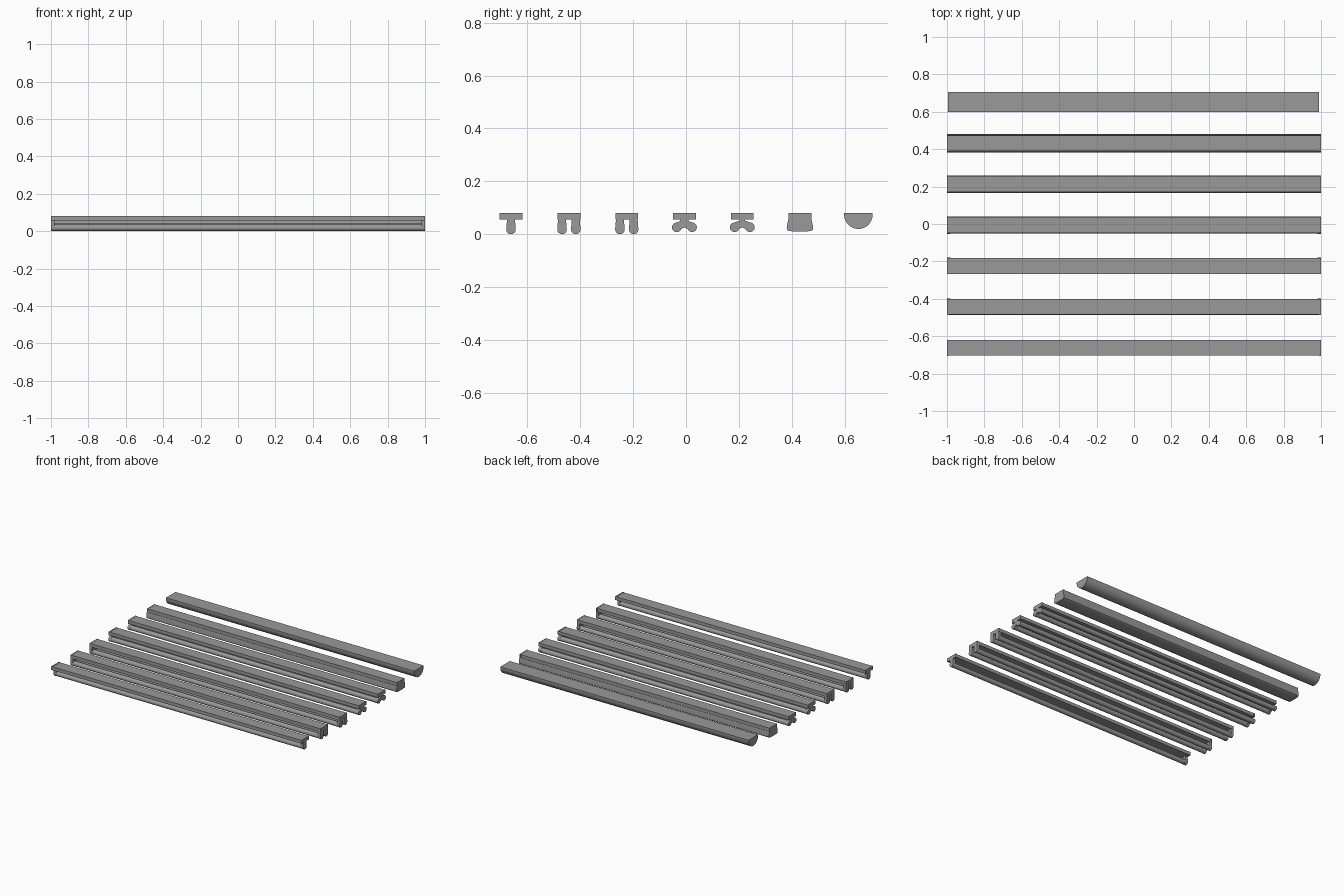
import bpy, bmesh, math

cube = bpy.data.objects.get("Cube")
if cube:
    bpy.data.objects.remove(cube, do_unlink=True)

grey = bpy.data.materials.new("satin_grey")
grey.use_nodes = True
colour = (0.32, 0.32, 0.32, 1)
grey.diffuse_color = colour
grey.node_tree.nodes["Principled BSDF"].inputs["Base Color"].default_value = colour


def prism(name, profile, x0, x1):
    """Extrude a closed (y, z) profile along x, keeping hard corners sharp."""
    bm = bmesh.new()
    near = bm.faces.new([bm.verts.new((x0, y, z)) for y, z in profile])
    ext = bmesh.ops.extrude_face_region(bm, geom=[near])["geom"]
    for v in ext:
        if isinstance(v, bmesh.types.BMVert):
            v.co.x = x1
    bmesh.ops.recalc_face_normals(bm, faces=bm.faces)
    mesh = bpy.data.meshes.new(name)
    bm.to_mesh(mesh)
    bm.free()
    mesh.materials.append(grey)
    mesh.shade_smooth()
    mesh.set_sharp_from_angle(angle=math.radians(35))
    obj = bpy.data.objects.new(name, mesh)
    bpy.context.collection.objects.link(obj)
    return obj


def arc(cy, cz, r, start, end, n):
    """Points on a circular arc, angles in degrees."""
    angles = [math.radians(start + (end - start) * i / n) for i in range(n + 1)]
    return [(cy + r * math.cos(a), cz + r * math.sin(a)) for a in angles]


def box(cy, half, z0, z1):
    return [(cy - half, z0), (cy + half, z0), (cy + half, z1), (cy - half, z1)]


def both_ends(name, profile, inner):
    """Repeat a part at the left and right ends."""
    prism("left_" + name, profile, inner, 1.0)
    prism("right_" + name, profile, -1.0, -inner)


TOP, BASE, HALF = 0.081, 0.056, 0.043
R = 0.018


def housing(name, cy):
    prism(name + "_housing", box(cy, HALF - 0.001, BASE, TOP - 0.001), -0.99, 0.99)
    both_ends(name + "_end_plate", box(cy, HALF, BASE - 0.001, TOP), 0.99)


def tube(name, cy, cz):
    prism(name, arc(cy, cz, R - 0.001, 0, 345, 23), -0.985, 0.985)


# Batten fittings with tubes hung straight below the housing
for name, cy, offsets in (("single_batten", -0.662, [0]),
                          ("twin_batten_a", -0.443, [-0.026, 0.026]),
                          ("twin_batten_b", -0.224, [-0.026, 0.026])):
    housing(name, cy)
    for i, dy in enumerate(offsets):
        y = cy + dy
        tube(f"{name}_tube_{i + 1}", y, R)
        holder = arc(y, R, R, 180, 360, 12) + [(y + 0.015, BASE), (y - 0.015, BASE)]
        both_ends(f"{name}_holder_{i + 1}", holder, 0.98)

# Fittings with two splayed tubes on forked holders
for name, cy, stem in (("splayed_batten_a", -0.006, 0.016),
                       ("splayed_batten_b", 0.213, 0.011)):
    housing(name, cy)
    both_ends(name + "_stem", box(cy, stem, 0.04, BASE), 0.98)
    for i, side in enumerate((-1, 1)):
        y = cy + side * 0.029
        z = 0.026
        tube(f"{name}_tube_{i + 1}", y, z)
        both_ends(f"{name}_socket_{i + 1}", arc(y, z, R, 0, 345, 23), 0.98)
        arm = [(cy, 0.026), (cy, 0.05), (cy + side * 0.012, 0.05),
               (y + side * 0.006, z + 0.017), (y, z - 0.016)]
        both_ends(f"{name}_arm_{i + 1}", arm, 0.98)

# Fitting with a wide prismatic diffuser
housing("diffuser_batten", 0.431)
half = [(0.044, BASE), (0.050, 0.026), (0.049, 0.017), (0.043, 0.012), (0.02, 0.010)]
cover = [(0.431 + y, z) for y, z in half] + [(0.431 - y, z) for y, z in reversed(half)]
prism("diffuser_cover", cover, -0.99, 0.99)
both_ends("diffuser_end_cap", cover, 0.99)

# Fitting with a half-round cover
bowl = arc(0.652, 0.074, 0.054, 180, 360, 24) + [(0.706, TOP), (0.598, TOP)]
prism("half_round_cover", bowl, -0.985, 0.98)
prism("half_round_left_cap", bowl, 0.98, 0.99)
prism("half_round_right_cap", bowl, -0.995, -0.985)
